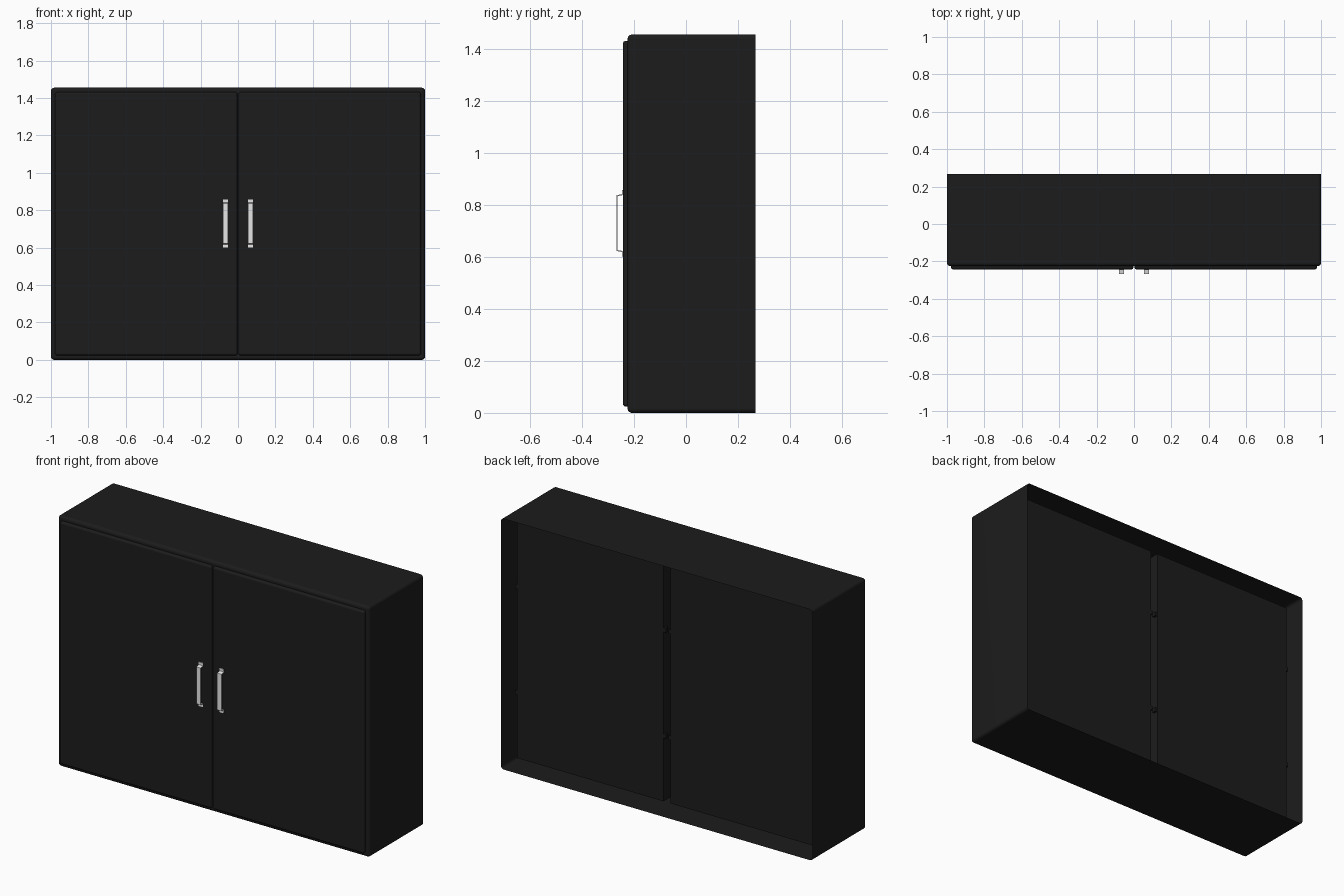
import bpy, bmesh
from mathutils import Matrix, Vector

if "Cube" in bpy.data.objects:
    bpy.data.objects.remove(bpy.data.objects["Cube"], do_unlink=True)

H = 1.455          # cabinet height
BACK = 0.268       # open rear edge
FRONT = -0.225     # front of the case
LINER = 0.175      # rear of the inner compartments
GAP = 0.037        # space between case and compartments


def material(name, rgb):
    m = bpy.data.materials.new(name)
    m.use_nodes = True
    m.diffuse_color = (*rgb, 1)
    m.node_tree.nodes["Principled BSDF"].inputs["Base Color"].default_value = (*rgb, 1)
    return m


black = material("matte black", (0.0115, 0.0115, 0.0115))
metal = material("light metal", (0.8, 0.8, 0.8))


def finish(name, bm, mat, smooth=False):
    bmesh.ops.recalc_face_normals(bm, faces=bm.faces)
    me = bpy.data.meshes.new(name)
    bm.to_mesh(me)
    bm.free()
    me.materials.append(mat)
    ob = bpy.data.objects.new(name, me)
    bpy.context.collection.objects.link(ob)
    if smooth:
        bpy.ops.object.select_all(action="DESELECT")
        bpy.context.view_layer.objects.active = ob
        ob.select_set(True)
        bpy.ops.object.shade_smooth_by_angle()
        # Keep the large faces evenly flat beside the rounded edges
        ob.modifiers.new("flat_faces", "WEIGHTED_NORMAL").keep_sharp = True
    return ob


def box_mesh(lo, hi):
    lo, hi = Vector(lo), Vector(hi)
    bm = bmesh.new()
    bmesh.ops.create_cube(bm, size=1, matrix=Matrix.Translation((lo + hi) / 2)
                          @ Matrix.Diagonal((*(hi - lo), 1)))
    return bm


def round_edges(bm, offset):
    bmesh.ops.bevel(bm, geom=[e for e in bm.edges if not e.is_boundary], offset=offset,
                    segments=4, profile=0.5, affect="EDGES")


# Case: rounded thin shell, open at the rear
bm = box_mesh((-1, FRONT, 0), (1, BACK, H))
rear = [f for f in bm.faces if f.calc_center_median().y > BACK - 0.001]
bmesh.ops.delete(bm, geom=rear, context="FACES")
round_edges(bm, 0.017)
finish("case", bm, black, True)


def handle(name, x):
    # Bent strap: mounting tabs against the door, bar standing off
    path = [(-0.243, 0.602), (-0.243, 0.62), (-0.265, 0.625),
            (-0.265, 0.835), (-0.243, 0.84), (-0.243, 0.858)]
    bm = bmesh.new()
    rows = [[bm.verts.new((x + s * 0.0135, y, z)) for s in (-1, 1)] for y, z in path]
    for a, b in zip(rows, rows[1:]):
        bm.faces.new((a[0], a[1], b[1], b[0]))
    strap = finish(name, bm, metal).modifiers.new("strap", "SOLIDIFY")
    strap.thickness = 0.006
    strap.offset = 0


# Compartments, doors, handles and pegs, mirrored left and right
for side, s in (("left", 1), ("right", -1)):
    xs = sorted((s * 0.0225, s * (1 - GAP)))
    finish(side + "_compartment",
           box_mesh((xs[0], FRONT + 0.01, GAP), (xs[1], LINER, H - GAP)), black)

    xs = sorted((s * 0.003, s * 0.978))
    bm = box_mesh((xs[0], -0.243, 0.024), (xs[1], FRONT + 0.01, H - 0.024))
    round_edges(bm, 0.012)
    finish(side + "_door", bm, black, True)

    handle(side + "_handle", s * 0.067)

    # Shelf pegs poking through the compartment walls
    for level, z in (("lower", 0.415), ("upper", 1.03)):
        for place, a, b in (("inner", 0.008, 0.024), ("outer", 0.96, 0.977)):
            px = sorted((s * a, s * b))
            finish(f"{side}_{level}_{place}_peg",
                   box_mesh((px[0], 0.152, z - 0.012), (px[1], 0.172, z + 0.012)), black)
